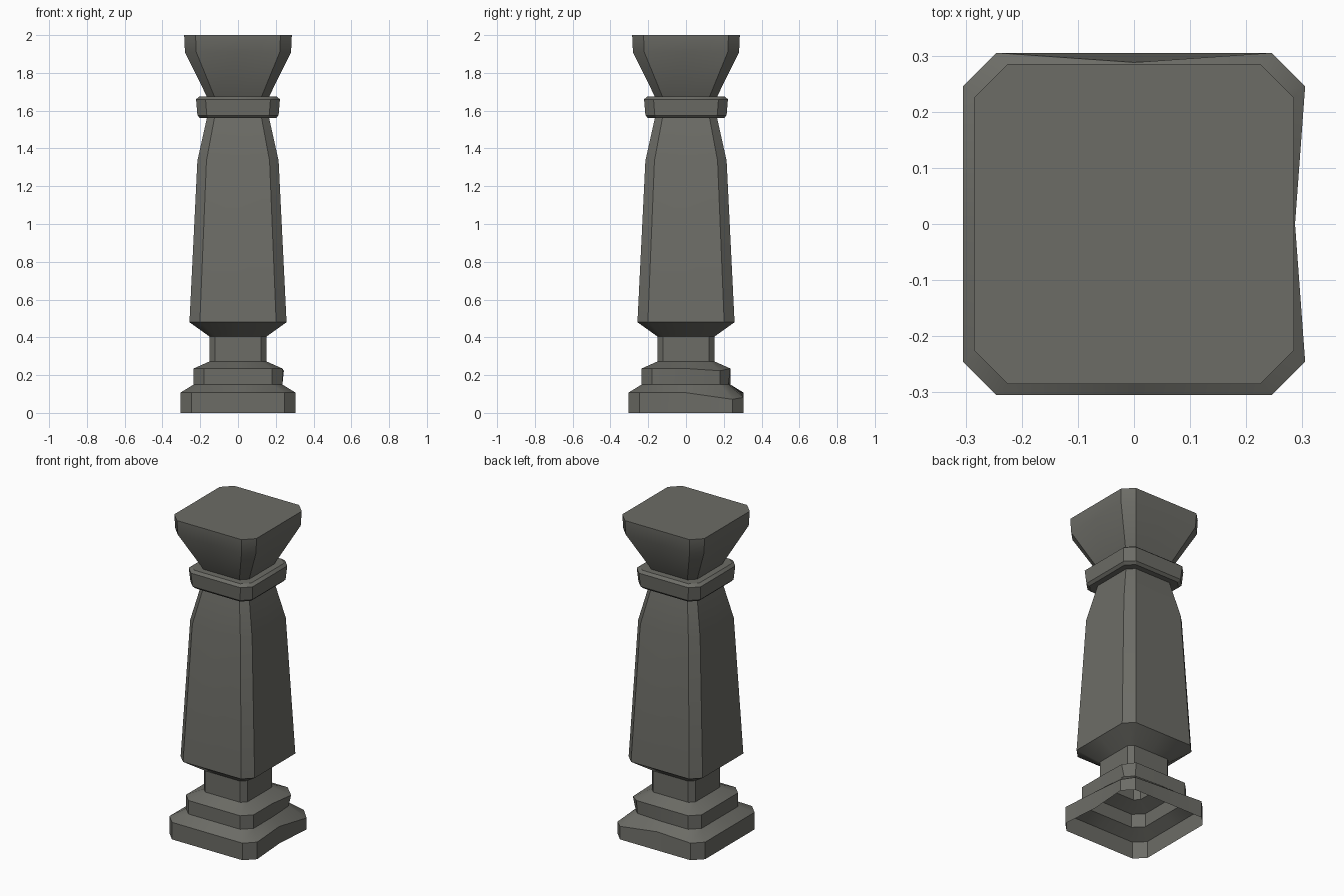
import bpy, bmesh, math

if "Cube" in bpy.data.objects:
    bpy.data.objects.remove(bpy.data.objects["Cube"])

stone = bpy.data.materials.new("dark grey stone")
stone.diffuse_color = (0.15, 0.15, 0.133, 1)
stone.use_nodes = True
stone.node_tree.nodes["Principled BSDF"].inputs["Base Color"].default_value = stone.diffuse_color

# Height, half width, corner cut of each chamfered-square ring, bottom to top
PROFILE = [
    (0.00, 0.305, 0.060), (0.107, 0.305, 0.060),                       # plinth
    (0.15, 0.235, 0.055), (0.235, 0.235, 0.055), (0.272, 0.152, 0.030),  # moulding
    (0.405, 0.152, 0.030),                                             # neck
    (0.48, 0.257, 0.055), (1.335, 0.215, 0.048), (1.56, 0.165, 0.040),   # shaft
    (1.56, 0.200, 0.045), (1.575, 0.215, 0.050), (1.66, 0.222, 0.050),   # collar
    (1.675, 0.205, 0.045), (1.675, 0.165, 0.040),
    (1.91, 0.281, 0.060), (2.00, 0.285, 0.060),                        # capital
]


def ring(bm, z, h, c):
    """Chamfered square with a middle vertex on every side."""
    verts = []
    for i in range(4):
        a = i * math.pi / 2
        ca, sa = round(math.cos(a)), round(math.sin(a))
        for x, y in ((h, -(h - c)), (h, 0), (h, h - c)):
            verts.append(bm.verts.new((x * ca - y * sa, x * sa + y * ca, z)))
    return verts


bm = bmesh.new()
rings = [ring(bm, *p) for p in PROFILE]
for lo, hi in zip(rings, rings[1:]):
    for i in range(12):
        j = (i + 1) % 12
        bm.faces.new((lo[i], lo[j], hi[j], hi[i]))
bm.faces.new(rings[-1])  # flat top; the underside stays open

# Worn edges on the plinth and moulding
for r in rings[:2]:
    r[1].co.x = 0.287
rings[1][4].co.y = 0.288
rings[1][2].co.z = 0.072
rings[1][3].co.z = 0.082
rings[2][2].co.x -= 0.01
rings[2][3].co.y -= 0.01
rings[3][2].co.x += 0.008
rings[3][2].co.z -= 0.012

me = bpy.data.meshes.new("baluster_column")
bm.to_mesh(me)
bm.free()
me.materials.append(stone)
column = bpy.data.objects.new("baluster_column", me)
bpy.context.collection.objects.link(column)

bpy.context.view_layer.objects.active = column
column.select_set(True)
bpy.ops.object.shade_smooth_by_angle(angle=math.radians(30))
